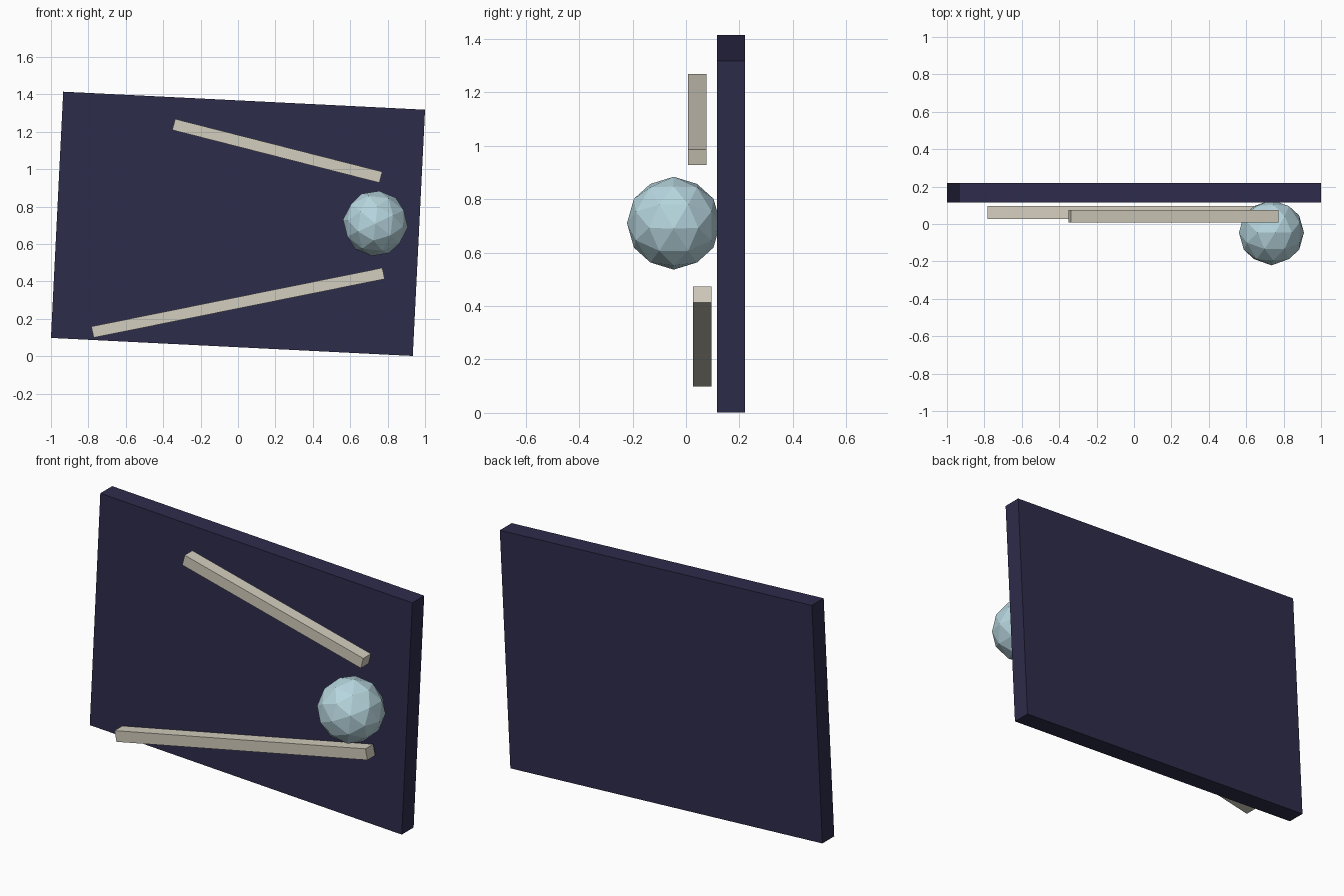
import bpy
from math import radians

cube = bpy.data.objects.get("Cube")
if cube:
    bpy.data.objects.remove(cube, do_unlink=True)


def material(name, rgb):
    mat = bpy.data.materials.new(name)
    mat.use_nodes = True
    color = (*rgb, 1)
    mat.diffuse_color = color
    mat.node_tree.nodes["Principled BSDF"].inputs["Base Color"].default_value = color
    return mat


navy = material("dark navy", (0.027, 0.025, 0.071))
cream = material("warm cream", (0.65, 0.61, 0.51))
ice = material("pale ice blue", (0.47, 0.67, 0.73))


def slab(name, size, center, tilt, mat):
    """Box tilted clockwise as seen from the front."""
    bpy.ops.mesh.primitive_cube_add(size=1, location=center)
    obj = bpy.context.object
    obj.name = name
    obj.scale = size
    obj.rotation_euler.y = radians(tilt)
    obj.data.materials.append(mat)
    return obj


# Tilted backing panel
slab("back_panel", (1.937, 0.105, 1.318), (0, 0.168, 0.708), 2.85, navy)

# Converging rails floating in front of the panel
slab("upper_rail", (1.143, 0.068, 0.061), (0.21, 0.042, 1.098), 14.3, cream)
slab("lower_rail", (1.587, 0.069, 0.061), (0, 0.061, 0.286), -11.4, cream)

# Faceted ball between the rail ends
bpy.ops.mesh.primitive_ico_sphere_add(
    subdivisions=2, radius=0.175, location=(0.735, -0.046, 0.71),
    rotation=(0, radians(-25), 0))
ball = bpy.context.object
ball.name = "faceted_ball"
ball.data.materials.append(ice)
